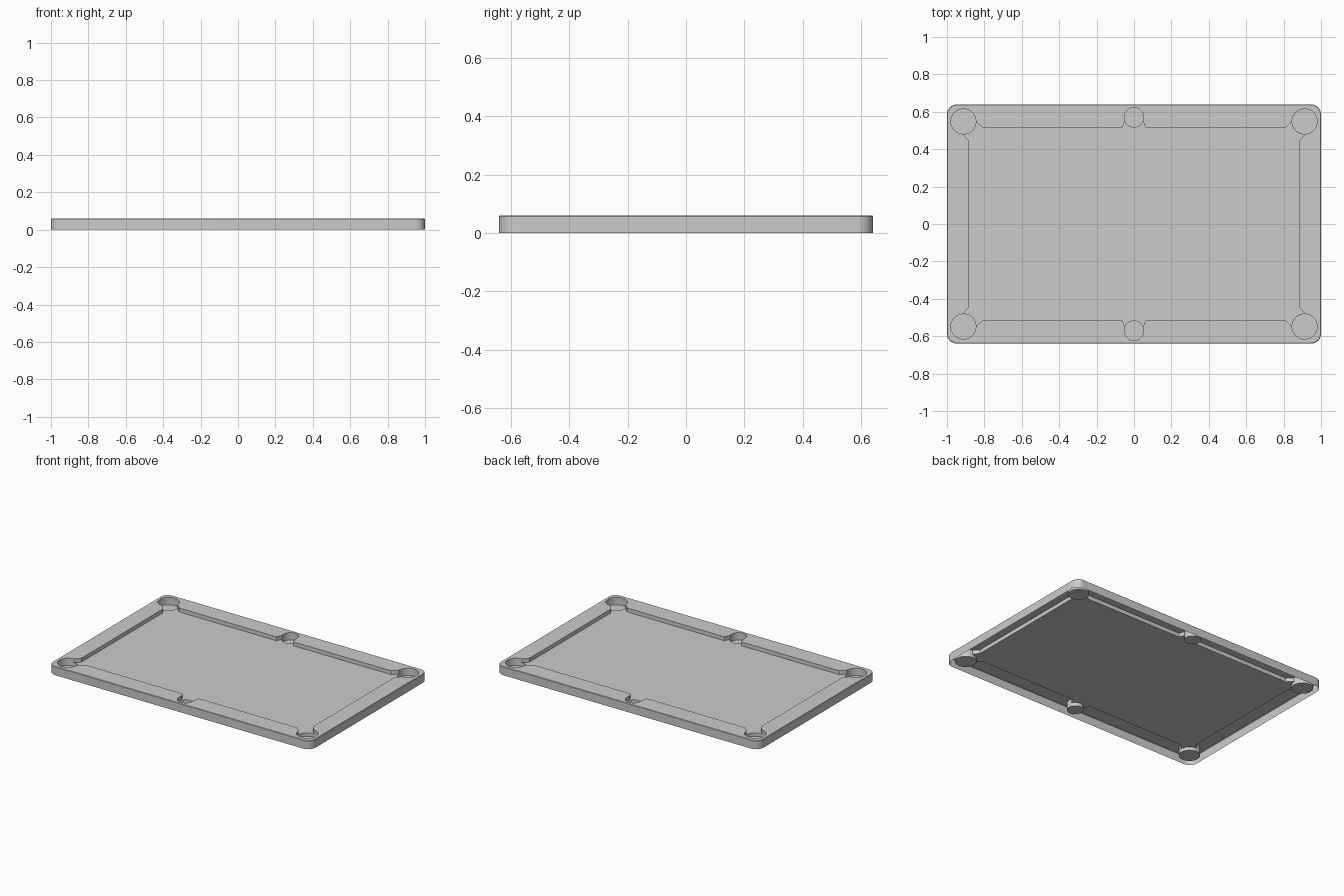
import bpy, bmesh
from math import cos, sin, radians

cube = bpy.data.objects.get("Cube")
if cube:
    bpy.data.objects.remove(cube, do_unlink=True)

# Main sizes
TOP, BED, CUP = 0.06, 0.033, 0.009
HALF_X, HALF_Y, CORNER, CHAMFER = 1.0, 0.64, 0.055, 0.003
CORNER_POCKET = (0.912, 0.548, 0.067)
SIDE_POCKET = (0.0, 0.57, 0.052)

grey = bpy.data.materials.new("light grey")
grey.use_nodes = True
grey.diffuse_color = (0.6, 0.6, 0.6, 1)
grey.node_tree.nodes["Principled BSDF"].inputs["Base Color"].default_value = (0.6, 0.6, 0.6, 1)


def arc(circle, start, end, steps):
    """Points along a circle (x, y, radius) between two angles in degrees."""
    x, y, r = circle
    angles = [radians(start + (end - start) * i / steps) for i in range(steps + 1)]
    return [(x + r * cos(a), y + r * sin(a)) for a in angles]


def flat(bm, outline, z):
    """Horizontal face looking up from a counter-clockwise outline."""
    bm.faces.new([bm.verts.new((x, y, z)) for x, y in outline])


def band(bm, low, z0, high, z1):
    """Strip of quads between two matching paths, looking to the path's right."""
    lower = [bm.verts.new((x, y, z0)) for x, y in low]
    upper = [bm.verts.new((x, y, z1)) for x, y in high]
    for i in range(len(low) - 1):
        bm.faces.new((lower[i], lower[i + 1], upper[i + 1], upper[i]))


def wall(bm, path, z0, z1):
    band(bm, path, z0, path, z1)


def finish(bm, name):
    """Weld a quarter of a part, mirror it to all four quarters and shade it."""
    bmesh.ops.remove_doubles(bm, verts=bm.verts, dist=0.0002)
    mesh = bpy.data.meshes.new(name)
    bm.to_mesh(mesh)
    bm.free()
    mesh.materials.append(grey)
    obj = bpy.data.objects.new(name, mesh)
    bpy.context.collection.objects.link(obj)
    mirror = obj.modifiers.new("four quarters", 'MIRROR')
    mirror.use_axis = (True, True, False)
    mirror.merge_threshold = 0.0002
    bpy.ops.object.select_all(action='DESELECT')
    obj.select_set(True)
    bpy.context.view_layer.objects.active = obj
    bpy.ops.object.shade_smooth_by_angle(angle=radians(30))


def outer_path(inset):
    """Rounded quarter of the outside edge, from the right middle to the back middle."""
    r = CORNER - inset
    centre = (HALF_X - CORNER, HALF_Y - CORNER, r)
    return [(HALF_X - inset, 0)] + arc(centre, 0, 90, 10) + [(0, HALF_Y - inset)]


# Quarter outline of the playing area: rails, jaws and pocket arcs
corner_out = arc(CORNER_POCKET, -88, 180, 30)
corner_in = arc(CORNER_POCKET, -88, -180, 10)
side_out = arc(SIDE_POCKET, -23, 90, 12)
side_in = arc(SIDE_POCKET, -23, -90, 8)
end_rail = [(0.882, 0), (0.882, 0.444), corner_out[0]]
long_rail = [corner_out[-1], (0.807, 0.512), (0.064, 0.512), side_out[0]]

# Flat rail top around the playing area
bm = bmesh.new()
inner = end_rail + corner_out[1:-1] + long_rail + side_out[1:]
flat(bm, outer_path(CHAMFER) + inner[::-1], TOP)
finish(bm, "rail_top")

# Cushion faces dropping from the rail to the bed
bm = bmesh.new()
for path in (end_rail, long_rail):
    wall(bm, path[::-1], BED, TOP)
finish(bm, "cushions")

# Outside skirt with a fine chamfer
bm = bmesh.new()
wall(bm, outer_path(0), 0, TOP - CHAMFER)
band(bm, outer_path(0), TOP - CHAMFER, outer_path(CHAMFER), TOP)
finish(bm, "outer_skirt")

# Playing bed, cut back around the pockets
bm = bmesh.new()
flat(bm, [(0, 0)] + end_rail + corner_in[1:-1] + long_rail + side_in[1:], BED)
finish(bm, "playing_bed")

# Pocket cups: tall back wall, low front lip and floor
bm = bmesh.new()
for back, front in ((corner_out, corner_in), (side_out, side_in)):
    wall(bm, back[::-1], CUP, TOP)
    wall(bm, front, CUP, BED)
    floor = front[::-1] + back[1:]
    if back is corner_out:
        floor.pop()
    flat(bm, floor, CUP)
finish(bm, "pocket_cups")
